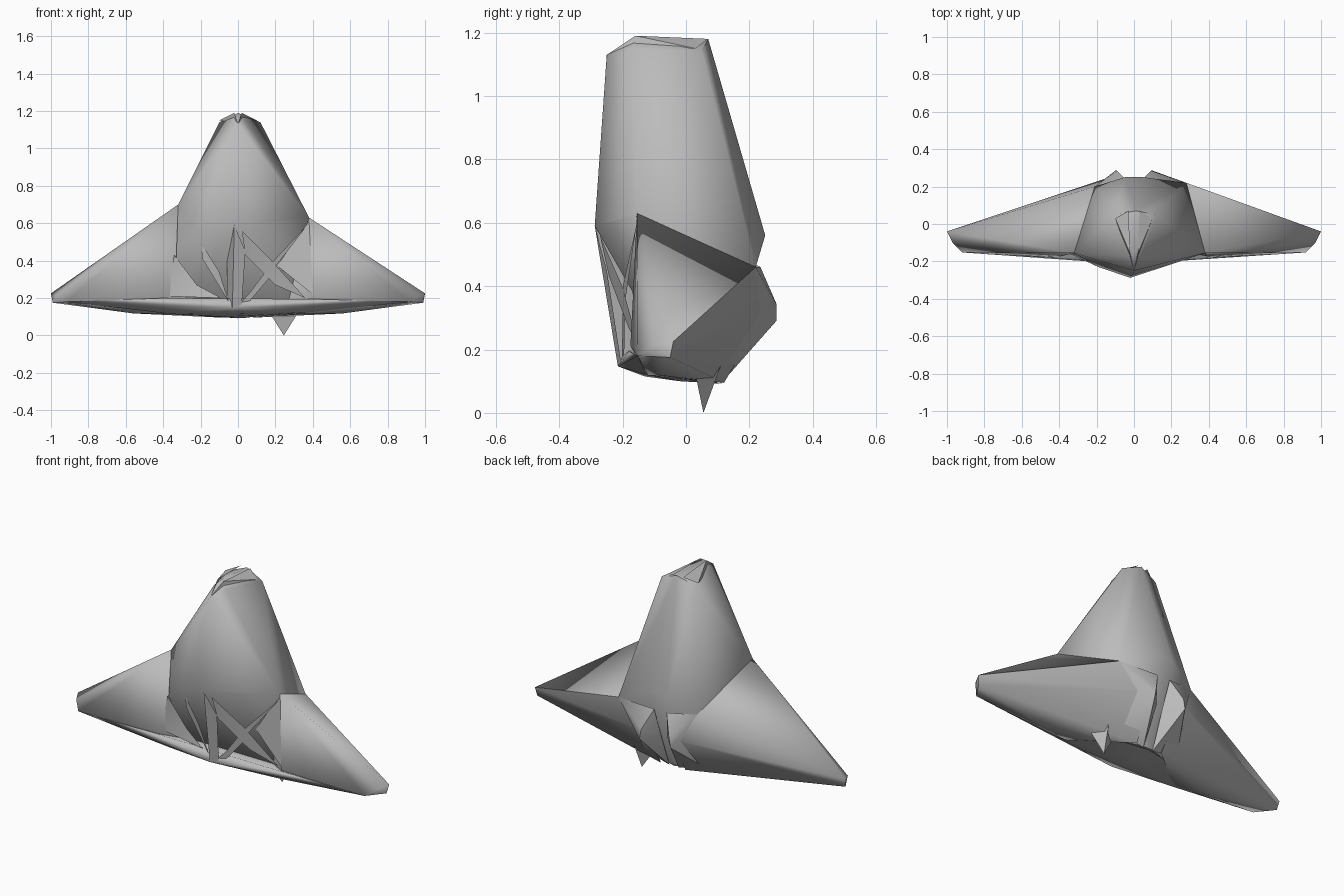
import bpy, bmesh, math

cube = bpy.data.objects.get("Cube")
if cube:
    bpy.data.objects.remove(cube, do_unlink=True)

grey = bpy.data.materials.new("plain grey")
grey.use_nodes = True
grey.diffuse_color = (0.5, 0.5, 0.5, 1)
grey.node_tree.nodes["Principled BSDF"].inputs["Base Color"].default_value = (0.5, 0.5, 0.5, 1)


def finish(name, bm, angle):
    mesh = bpy.data.meshes.new(name)
    bm.to_mesh(mesh)
    bm.free()
    mesh.materials.append(grey)
    obj = bpy.data.objects.new(name, mesh)
    bpy.context.collection.objects.link(obj)
    bpy.ops.object.select_all(action='DESELECT')
    obj.select_set(True)
    bpy.context.view_layer.objects.active = obj
    bpy.ops.object.shade_smooth_by_angle(angle=math.radians(angle))


def hull(name, points, angle=60):
    """Solid wrapped around a few corner points."""
    bm = bmesh.new()
    verts = [bm.verts.new(p) for p in points]
    result = bmesh.ops.convex_hull(bm, input=verts)
    loose = {g for g in result["geom_interior"] + result["geom_unused"]
             if isinstance(g, bmesh.types.BMVert)}
    bmesh.ops.delete(bm, geom=list(loose), context='VERTS')
    bmesh.ops.recalc_face_normals(bm, faces=bm.faces)
    finish(name, bm, angle)


def shard(name, *points):
    """Thin loose sheet folded along its strip of triangles."""
    bm = bmesh.new()
    verts = [bm.verts.new(p) for p in points]
    for i in range(len(verts) - 2):
        tri = verts[i:i + 3]
        bm.faces.new(tri if i % 2 == 0 else tri[::-1])
    finish(name, bm, 40)


def front(x, z, inset=0.0):
    """Point on the sloping plane of the front opening."""
    return (x, -0.2 + 0.16 * abs(x) - 0.19 * max(z - 0.15, 0) * (1 - 2 * abs(x)) + inset, z)


# Shared corners of the body
shoulder = {1: (0.38, -0.155, 0.63), -1: (-0.32, -0.155, 0.7)}
hip = {1: (0.28, 0.22, 0.46), -1: (-0.21, 0.2, 0.48)}
chest = (-0.02, -0.288, 0.59)
toe = (-0.03, -0.215, 0.147)
crown = (0, -0.25, 1.13)

# Tall tapering torso, receding below the chest
hull("torso", [
    crown, (0, -0.16, 1.19), (0.01, 0.07, 1.18),
    (0.12, 0.05, 1.14), (-0.1, 0.05, 1.14), (0.04, -0.17, 1.15), (-0.04, -0.17, 1.15),
    shoulder[1], shoulder[-1], chest, (0.14, -0.235, 0.6), (-0.19, -0.23, 0.52),
    (-0.33, -0.165, 0.43), hip[1], hip[-1], (0.05, 0.25, 0.56), (-0.05, 0.25, 0.56),
    (0.3, -0.03, 0.14), (-0.3, -0.03, 0.14), (0.04, 0.11, 0.1), (-0.04, 0.11, 0.1)])

for side, label in ((1, "left"), (-1, "right")):
    # Broad wing running out to a blunt tip
    hull(label + "_wing", [
        shoulder[side], hip[side],
        (side, -0.04, 0.225), (side * 0.99, -0.05, 0.175), (side * 0.92, -0.152, 0.18),
        (side * 0.97, -0.1, 0.215), (side * 0.4, -0.175, 0.21),
        (side * 0.36, -0.12, 0.118), (side * 0.56, -0.08, 0.118),
        (side * 0.1, 0.26, 0.33), (side * 0.08, 0.12, 0.095), (side * 0.27, 0.0, 0.12)])
    # Lobes at the back, parted by a groove
    hull(label + "_back_lobe", [
        (side * 0.09, 0.285, 0.345), (side * 0.1, 0.285, 0.29),
        (side * 0.04, 0.235, 0.46), hip[side], (side * 0.03, 0.11, 0.092),
        (side * 0.2, 0.1, 0.13), (side * 0.02, 0.2, 0.3)], 40)
    # Folded crest beside the crown
    shard(label + "_crest", crown, (side * 0.02, -0.16, 1.19),
          (side * 0.1, 0.03, 1.15), (side * 0.03, 0.07, 1.18))

# Low front sill and closed underside
hull("front_sill", [
    (0.92, -0.152, 0.18), (-0.92, -0.152, 0.18), (0.4, -0.18, 0.195), (-0.4, -0.18, 0.2),
    toe, (0.03, -0.2, 0.18), (0.36, -0.13, 0.122), (-0.36, -0.13, 0.115),
    (0.08, -0.02, 0.11), (-0.08, -0.02, 0.1), (0, 0.11, 0.092)], 85)

# Small spike under the left side
hull("under_spike", [(0.245, 0.055, 0), (0.17, 0.03, 0.12), (0.32, 0.03, 0.12),
                     (0.26, 0.11, 0.15)], 10)

# Loose sheets in the front opening
shard("centre_sheet", chest, toe, (0.04, -0.25, 0.45), (0.02, -0.205, 0.16))
shard("centre_side_sheet", chest, toe, front(-0.06, 0.42, 0.06), front(-0.06, 0.18, 0.06))
shard("right_diagonal_sheet", front(-0.2, 0.5), front(-0.19, 0.41),
      front(-0.1, 0.34), front(-0.05, 0.18))
shard("right_low_sheet", front(-0.34, 0.43), front(-0.39, 0.21),
      front(-0.22, 0.27, 0.02), front(-0.09, 0.2))
shard("left_cross_sheet", front(0.02, 0.56), front(0.04, 0.43),
      front(0.18, 0.4), front(0.2, 0.27), front(0.36, 0.2))
shard("left_low_sheet", (0.38, -0.155, 0.6), front(0.19, 0.4),
      front(0.17, 0.33), front(0.02, 0.17))
shard("left_hanging_sheet", (0.38, -0.155, 0.61), (0.4, -0.175, 0.22), front(0.2, 0.38, 0.06))
shard("low_strut", front(0.16, 0.34), front(0.17, 0.31), front(0.02, 0.18), front(0.05, 0.17))
